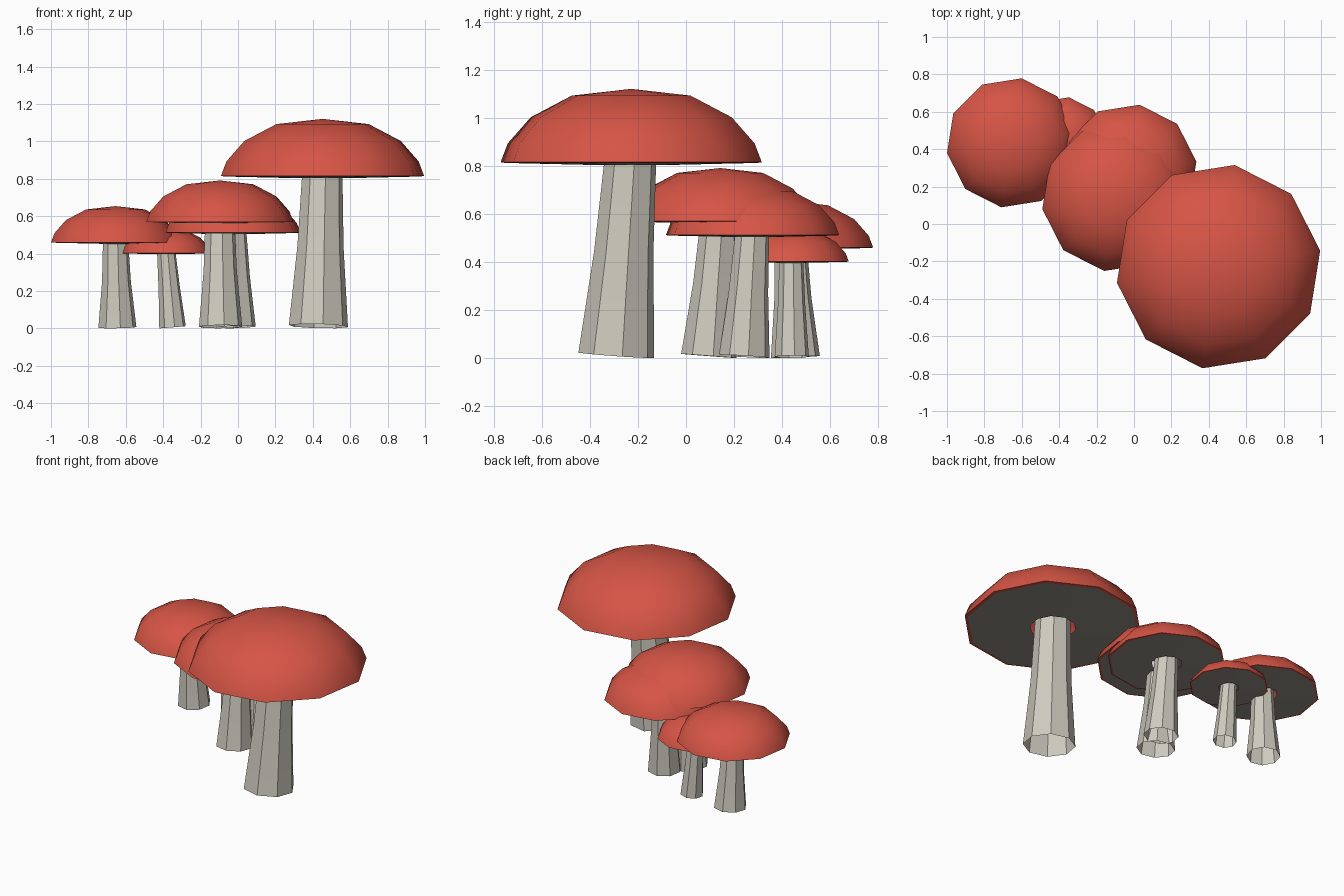
import bpy, bmesh, math
from mathutils import Vector

if "Cube" in bpy.data.objects:
    bpy.data.objects.remove(bpy.data.objects["Cube"])

def material(name, rgb):
    m = bpy.data.materials.new(name)
    m.diffuse_color = (*rgb, 1)
    m.use_nodes = True
    m.node_tree.nodes["Principled BSDF"].inputs["Base Color"].default_value = m.diffuse_color
    return m

RED = material("cap_red", (0.67, 0.09, 0.06))
CREAM = material("stem_cream", (0.62, 0.60, 0.52))
GILL = material("gill_grey", (0.29, 0.27, 0.23))

def ring(bm, centre, radius, sides, turn, axis=Vector((0, 0, 1))):
    q = Vector((0, 0, 1)).rotation_difference(axis)
    step = 2 * math.pi / sides
    return [bm.verts.new(Vector(centre) + q @ Vector((radius * math.cos(turn + i * step),
            radius * math.sin(turn + i * step), 0))) for i in range(sides)]

def skin(bm, rings):
    for a, b in zip(rings, rings[1:]):
        n = len(a)
        for i in range(n):
            bm.faces.new((a[i], a[(i + 1) % n], b[(i + 1) % n], b[i]))

def finish(bm, name, mat):
    mesh = bpy.data.meshes.new(name)
    bm.to_mesh(mesh)
    bm.free()
    mesh.materials.append(mat)
    ob = bpy.data.objects.new(name, mesh)
    bpy.context.collection.objects.link(ob)
    bpy.ops.object.select_all(action='DESELECT')
    ob.select_set(True)
    bpy.context.view_layer.objects.active = ob
    bpy.ops.object.shade_smooth_by_angle(angle=math.radians(40))

TURN = math.radians(9)
# (radius, height above rim) for a cap of radius 0.55
DOME = [(0.53, -0.003), (0.55, 0.0), (0.52, 0.078), (0.423, 0.187), (0.25, 0.277)]
APEX = 0.305

def mushroom(name, x, y, rim, cap_r, foot, foot_r, mid_r, top_r):
    s = cap_r / 0.55
    # domed cap
    bm = bmesh.new()
    rings = [ring(bm, (x, y, rim + h * s), r * s, 10, TURN) for r, h in DOME]
    skin(bm, rings)
    tip = bm.verts.new((x, y, rim + APEX * s))
    last = rings[-1]
    for i in range(10):
        bm.faces.new((last[i], last[(i + 1) % 10], tip))
    finish(bm, name + "_cap", RED)

    # underside with an opening around the stem
    bm = bmesh.new()
    skin(bm, [ring(bm, (x, y, rim - 0.012 * s), 0.14 * s, 10, TURN),
              ring(bm, (x, y, rim - 0.003 * s), 0.53 * s, 10, TURN)])
    finish(bm, name + "_gills", GILL)

    # flared, gently leaning open stem
    a = Vector((foot[0], foot[1], 0))
    top = Vector((x, y, rim + 0.06 * s))
    mid = a.lerp(top, 0.5)
    axis = (top - a).normalized()
    tilt = math.sqrt(max(0, 1 - axis.z ** 2))
    a.z = foot_r * tilt
    bm = bmesh.new()
    skin(bm, [ring(bm, a, foot_r, 8, TURN, axis),
              ring(bm, mid, mid_r, 8, TURN, axis),
              ring(bm, top, top_r, 8, TURN)])
    finish(bm, name + "_stem", CREAM)

mushroom("tall_mushroom", 0.452, -0.228, 0.815, 0.55, (0.43, -0.29), 0.16, 0.125, 0.107)
mushroom("middle_mushroom", -0.097, 0.142, 0.57, 0.398, (-0.093, 0.095), 0.117, 0.09, 0.078)
mushroom("hidden_mushroom", -0.027, 0.277, 0.512, 0.365, (-0.01, 0.243), 0.106, 0.083, 0.07)
mushroom("left_mushroom", -0.655, 0.434, 0.46, 0.349, (-0.645, 0.455), 0.103, 0.078, 0.067)
mushroom("small_mushroom", -0.385, 0.438, 0.402, 0.242, (-0.35, 0.44), 0.072, 0.058, 0.049)
